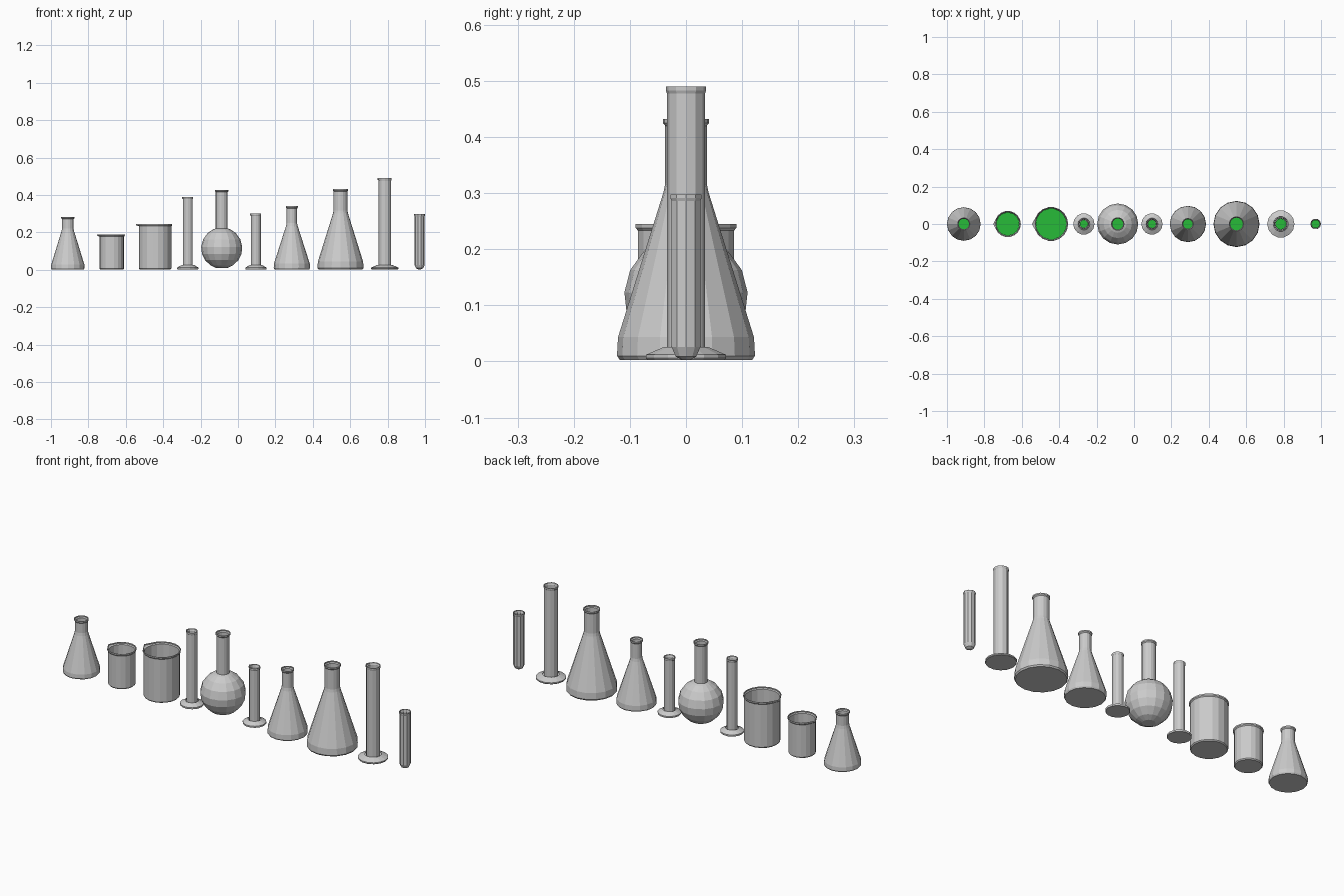
import bpy, bmesh
from math import sin, cos, pi, sqrt

if "Cube" in bpy.data.objects:
    bpy.data.objects.remove(bpy.data.objects["Cube"])

green = bpy.data.materials.new("green_liquid")
green.diffuse_color = (0.02, 0.5, 0.04, 1)
green.use_nodes = True
green.node_tree.nodes["Principled BSDF"].inputs["Base Color"].default_value = green.diffuse_color
WALL = 0.003


def lathe(name, x, profile, sides, spout=0.0, liquid=False):
    """Revolve (radius, z) points about a vertical axis; bottom is capped."""
    bm = bmesh.new()
    rings = []
    for i, (r, z) in enumerate(profile):
        ring = []
        for k in range(sides):
            a = 2 * pi * (k + 0.0) / sides
            px, py = r * cos(a), r * sin(a)
            # pouring lip pulled out toward -x on the rim
            if spout and z > profile[-1][1] - 0.012 and k == sides // 2:
                px -= spout
            ring.append(bm.verts.new((px, py, z)))
        rings.append(ring)
    for lo, hi in zip(rings, rings[1:]):
        for k in range(sides):
            j = (k + 1) % sides
            bm.faces.new((lo[k], lo[j], hi[j], hi[k]))
    bm.faces.new(rings[0][::-1])
    if liquid:
        bm.faces.new(rings[-1])
    mesh = bpy.data.meshes.new(name)
    bm.to_mesh(mesh)
    bm.free()
    obj = bpy.data.objects.new(name, mesh)
    obj.location.x = x
    bpy.context.collection.objects.link(obj)
    if liquid:
        mesh.materials.append(green)
    else:
        mod = obj.modifiers.new("glass_wall", 'SOLIDIFY')
        mod.thickness = WALL
        mod.offset = -1
    return obj


def fill(name, x, profile, level, sides):
    """Liquid body following the inside of a vessel up to a level."""
    inside = [(max(r - WALL - 0.001, 0.002), z + WALL + 0.001) for r, z in profile]
    pts = [inside[0]]
    for (r0, z0), (r1, z1) in zip(inside, inside[1:]):
        if z1 >= level:
            t = (level - z0) / (z1 - z0)
            pts.append((r0 + (r1 - r0) * t, level))
            break
        pts.append((r1, z1))
    lathe(name, x, pts, sides, liquid=True)


def rim(r, h, lip=0.004):
    return [(r, h - 0.012), (r + lip, h - 0.007), (r + lip, h)]


def vessel(name, x, profile, level, sides, spout=0.0):
    lathe(name, x, profile, sides, spout)
    fill(name + "_liquid", x, profile, level, sides)


# conical flasks: x, base radius, neck radius, neck bottom, height
for i, (x, R, r, zn, h) in enumerate([(-0.91, 0.09, 0.031, 0.215, 0.283),
                                      (0.288, 0.097, 0.028, 0.245, 0.34),
                                      (0.548, 0.123, 0.037, 0.312, 0.432)]):
    prof = [(R * 0.96, 0.003), (R, 0.01), (R * 0.985, 0.1 * h),
            (r + 0.003, zn - 0.01), (r, zn + 0.005)] + rim(r, h)
    vessel(f"conical_flask_{i + 1}", x, prof, h * 0.4, 16)

# beakers with pouring lips
for i, (x, r, h, s) in enumerate([(-0.675, 0.066, 0.19, 0.008),
                                  (-0.443, 0.087, 0.245, 0.012)]):
    prof = [(r - 0.004, 0.003), (r, 0.008)] + rim(r, h)
    vessel(f"beaker_{i + 1}", x, prof, h * 0.45, 18, s)

# measuring cylinders on flared feet
for i, (x, R, r, h) in enumerate([(-0.268, 0.057, 0.026, 0.39),
                                  (0.096, 0.057, 0.026, 0.30),
                                  (0.785, 0.073, 0.034, 0.49)]):
    foot = [(R * 0.97, 0.003), (R, 0.006), (R, 0.012), (r + 0.006, 0.026)]
    lathe(f"cylinder_foot_{i + 1}", x, foot, 14)
    tube = [(r, 0.018)] + rim(r, h, 0.002)
    vessel(f"measuring_cylinder_{i + 1}", x, tube, h * 0.5, 12, 0.004)

# round flask: spherical body and straight neck
R, r, zc = 0.11, 0.032, 0.116
ts = [0.09, 0.18, 0.3, 0.41, 0.52, 0.64, 0.76, 0.86]
prof = [(R * sin(t * pi), zc - R * cos(t * pi)) for t in ts]
prof += [(r, zc + sqrt(R * R - r * r))] + rim(r, 0.428)
vessel("round_flask", -0.087, prof, 0.13, 16)

# test tube with rounded end
r = 0.027
prof = [(r * 0.3, 0.003), (r * 0.72, 0.009), (r, 0.026)] + rim(r, 0.298, 0.002)
vessel("test_tube", 0.971, prof, 0.15, 10)
